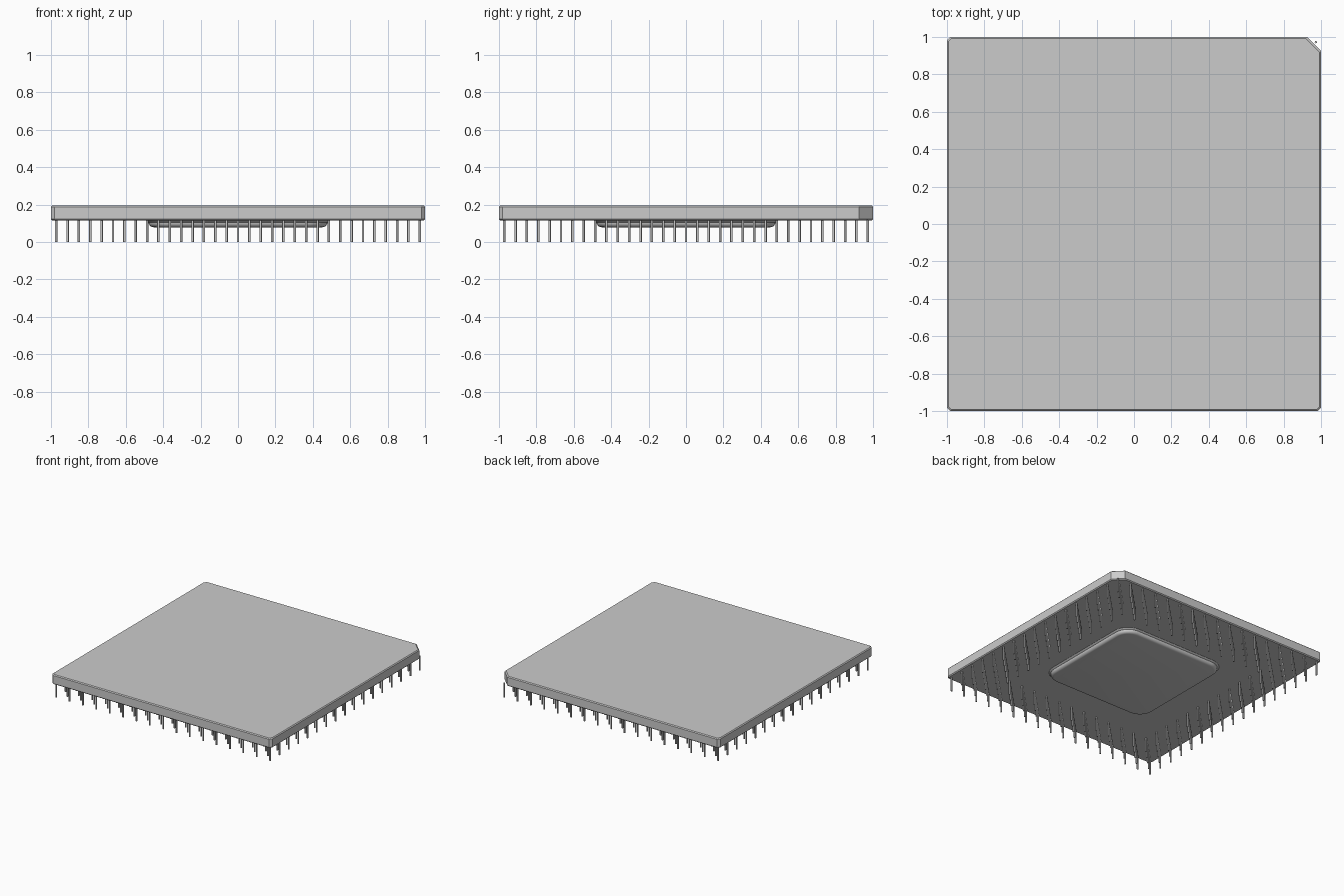
import bpy, bmesh, math
from mathutils import Matrix

old = bpy.data.objects.get("Cube")
if old:
    bpy.data.objects.remove(old, do_unlink=True)

grey = bpy.data.materials.new("ceramic grey")
grey.use_nodes = True
grey.diffuse_color = (0.6, 0.6, 0.6, 1)
grey.node_tree.nodes["Principled BSDF"].inputs["Base Color"].default_value = (0.6, 0.6, 0.6, 1)


def finish(bm, name):
    bmesh.ops.recalc_face_normals(bm, faces=bm.faces)
    mesh = bpy.data.meshes.new(name)
    bm.to_mesh(mesh)
    bm.free()
    mesh.materials.append(grey)
    obj = bpy.data.objects.new(name, mesh)
    bpy.context.collection.objects.link(obj)
    return obj


def loft(bm, rings):
    """Skin a stack of equal-length outlines and close both ends."""
    loops = [[bm.verts.new(p) for p in ring] for ring in rings]
    for a, b in zip(loops, loops[1:]):
        for i in range(len(a)):
            j = (i + 1) % len(a)
            bm.faces.new((a[i], a[j], b[j], b[i]))
    bm.faces.new(loops[0])
    bm.faces.new(loops[-1])


# Package body: square slab, small corner cuts and one large index corner
def slab_outline(half, z):
    pts = []
    for sx, sy in ((1, 1), (-1, 1), (-1, -1), (1, -1)):
        cut = 0.075 if sx == sy == 1 else 0.018
        pair = [(sx * half, sy * (half - cut), z), (sx * (half - cut), sy * half, z)]
        pts += pair if sx * sy > 0 else pair[::-1]
    return pts


bm = bmesh.new()
loft(bm, [slab_outline(h, z) for h, z in
          ((0.993, 0.115), (1, 0.122), (1, 0.188), (0.993, 0.195))])
finish(bm, "package_body")


# Raised lid underneath: rounded square with filleted base and rim
def rounded_square(half, radius, z, steps=8):
    pts = []
    for q, (sx, sy) in enumerate(((1, 1), (-1, 1), (-1, -1), (1, -1))):
        for i in range(steps + 1):
            a = math.pi / 2 * (q + i / steps)
            pts.append((sx * (half - radius) + radius * math.cos(a),
                        sy * (half - radius) + radius * math.sin(a), z))
    return pts


bm = bmesh.new()
core, rad = 0.36, 0.12
profile = [(0.495, 0.117), (0.488, 0.113), (0.482, 0.106)]
for i in range(6):
    a = math.pi / 2 * i / 5
    profile.append((0.452 + 0.026 * math.cos(a), 0.105 - 0.026 * math.sin(a)))
loft(bm, [rounded_square(h, h - core, z) for h, z in profile])
lid = finish(bm, "underside_lid")
bpy.context.view_layer.objects.active = lid
lid.select_set(True)
bpy.ops.object.shade_smooth_by_angle(angle=math.radians(40))
lid.select_set(False)

# Contact pins: staggered grid, five rows deep around the rim
COUNT, ROWS, REACH = 33, 5, 0.972
pitch = 2 * REACH / (COUNT - 1)
bm = bmesh.new()
for i in range(COUNT):
    for j in range(COUNT):
        depth = min(i, j, COUNT - 1 - i, COUNT - 1 - j)
        if depth < ROWS and (i + j) % 2 == 0:
            at = Matrix.Translation((i * pitch - REACH, j * pitch - REACH, 0.059))
            bmesh.ops.create_cone(bm, cap_ends=True, segments=8, radius1=0.0065,
                                  radius2=0.0065, depth=0.118, matrix=at)
pins = finish(bm, "contact_pins")
bpy.context.view_layer.objects.active = pins
pins.select_set(True)
bpy.ops.object.shade_smooth_by_angle(angle=math.radians(50))
pins.select_set(False)
